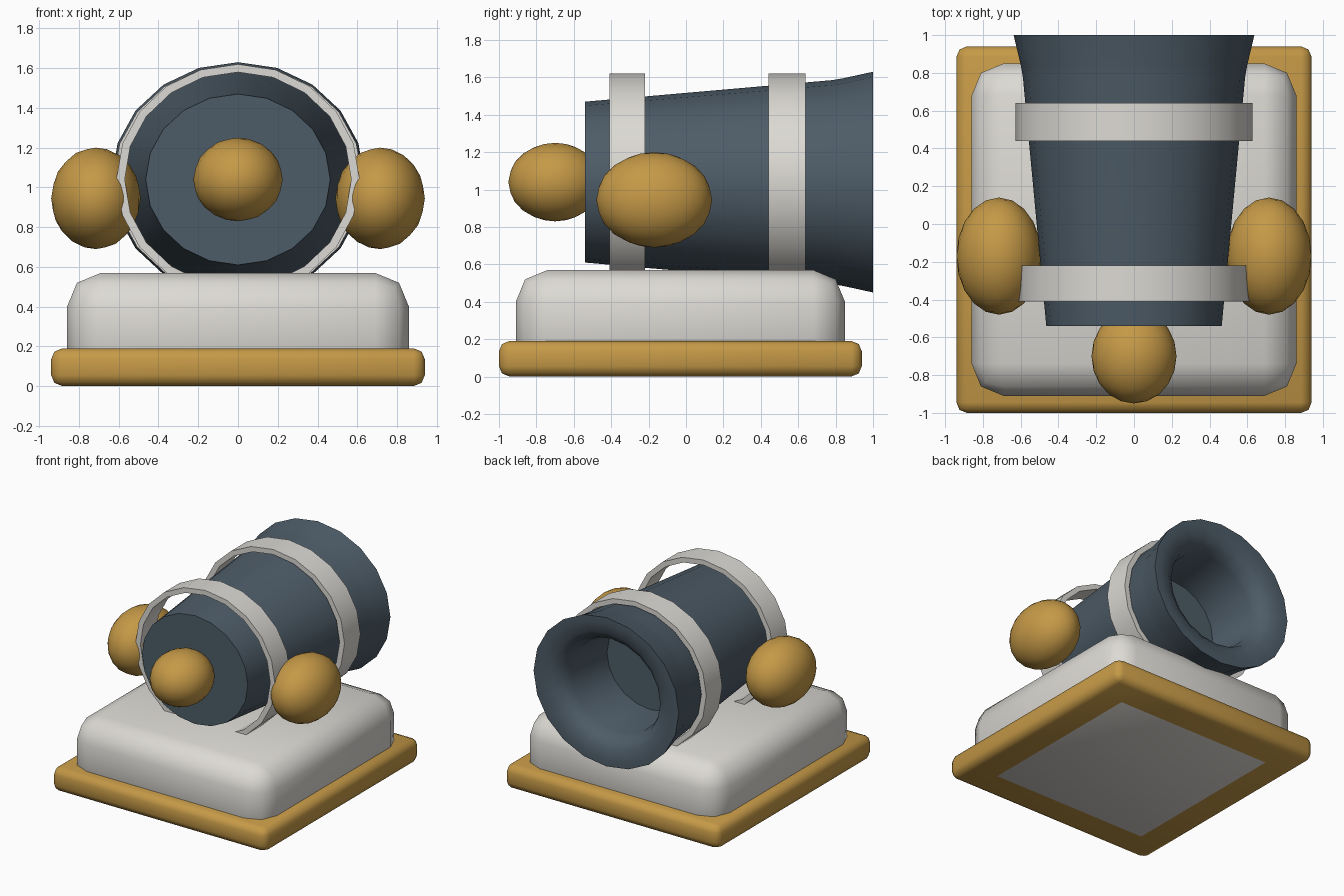
import bpy, bmesh, math
from mathutils import Matrix

cube = bpy.data.objects.get("Cube")
if cube:
    bpy.data.objects.remove(cube, do_unlink=True)

SIDES = 20
AXIS_Z = 1.04   # height of the barrel axis


def material(name, rgb):
    m = bpy.data.materials.new(name)
    m.use_nodes = True
    col = (*rgb, 1)
    m.diffuse_color = col
    bsdf = m.node_tree.nodes["Principled BSDF"]
    bsdf.inputs["Base Color"].default_value = col
    bsdf.inputs["Roughness"].default_value = 0.7
    return m


slate = material("slate blue", (0.075, 0.107, 0.137))
gold = material("gold", (0.56, 0.32, 0.063))
ivory = material("ivory", (0.72, 0.70, 0.66))


def finish(name, bm, mat, angle=180):
    bmesh.ops.recalc_face_normals(bm, faces=bm.faces)
    me = bpy.data.meshes.new(name)
    bm.to_mesh(me)
    bm.free()
    ob = bpy.data.objects.new(name, me)
    bpy.context.collection.objects.link(ob)
    me.materials.append(mat)
    bpy.ops.object.select_all(action='DESELECT')
    ob.select_set(True)
    bpy.context.view_layer.objects.active = ob
    if angle >= 180:
        bpy.ops.object.shade_smooth()
    else:
        bpy.ops.object.shade_smooth_by_angle(angle=math.radians(angle))
    return ob


def rounded_box(name, lo, hi, bevel, mat):
    bm = bmesh.new()
    bmesh.ops.create_cube(bm, size=1)
    for v in bm.verts:
        v.co = [(a + b) / 2 + c * (b - a) for a, b, c in zip(lo, hi, v.co)]
    bmesh.ops.bevel(bm, geom=bm.edges[:], offset=bevel, segments=2,
                    profile=0.5, affect='EDGES')
    return finish(name, bm, mat)


def lathe(name, profile, mat, x_scale, angle, closed=False):
    """Turn (y, radius) points round the barrel axis."""
    bm = bmesh.new()
    rings = []
    for y, r in profile:
        ring = []
        for i in range(SIDES):
            a = 2 * math.pi * i / SIDES
            ring.append(bm.verts.new((r * x_scale * math.cos(a), y,
                                      AXIS_Z + r * math.sin(a))))
        rings.append(ring)
    pairs = list(zip(rings, rings[1:]))
    if closed:
        pairs.append((rings[-1], rings[0]))
    for p, q in pairs:
        for i in range(SIDES):
            j = (i + 1) % SIDES
            bm.faces.new((p[i], p[j], q[j], q[i]))
    if not closed:
        bm.faces.new(rings[0])
        bm.faces.new(rings[-1])
    return finish(name, bm, mat, angle)


def ball(name, centre, radii, mat):
    bm = bmesh.new()
    bmesh.ops.create_icosphere(
        bm, subdivisions=3, radius=1,
        matrix=Matrix.Translation(centre) @ Matrix.Diagonal((*radii, 1)))
    return finish(name, bm, mat)


# Base: plinth and the block on it, which reaches through to the underside
rounded_box("plinth", (-0.94, -1, 0.001), (0.94, 0.94, 0.19), 0.055, gold)
rounded_box("base_block", (-0.86, -0.91, 0), (0.86, 0.85, 0.57), 0.17, ivory)

# Barrel: flat breech, flared muzzle, rounded lip and hollow bore
barrel = [(-0.54, 0.43), (0.78, 0.545), (0.84, 0.555), (1.0, 0.59),
          (1.0, 0.54), (0.985, 0.46), (0.94, 0.40), (0.86, 0.37),
          (0.45, 0.35)]
lathe("barrel", barrel, slate, 1.08, 60)

# Bands round the barrel
for name, y0, y1, width in (("front_band", -0.41, -0.22, 1.055),
                            ("rear_band", 0.44, 0.64, 1.08)):
    lathe(name, [(y0, 0.54), (y0, 0.58), (y1, 0.58), (y1, 0.54)],
          ivory, width, 40, closed=True)

# Breech knob and side knobs
ball("breech_knob", (0, -0.70, AXIS_Z), (0.225, 0.25, 0.21), gold)
for side, s in (("left", 1), ("right", -1)):
    ball(side + "_side_knob", (0.715 * s, -0.17, 0.945),
         (0.225, 0.31, 0.255), gold)
